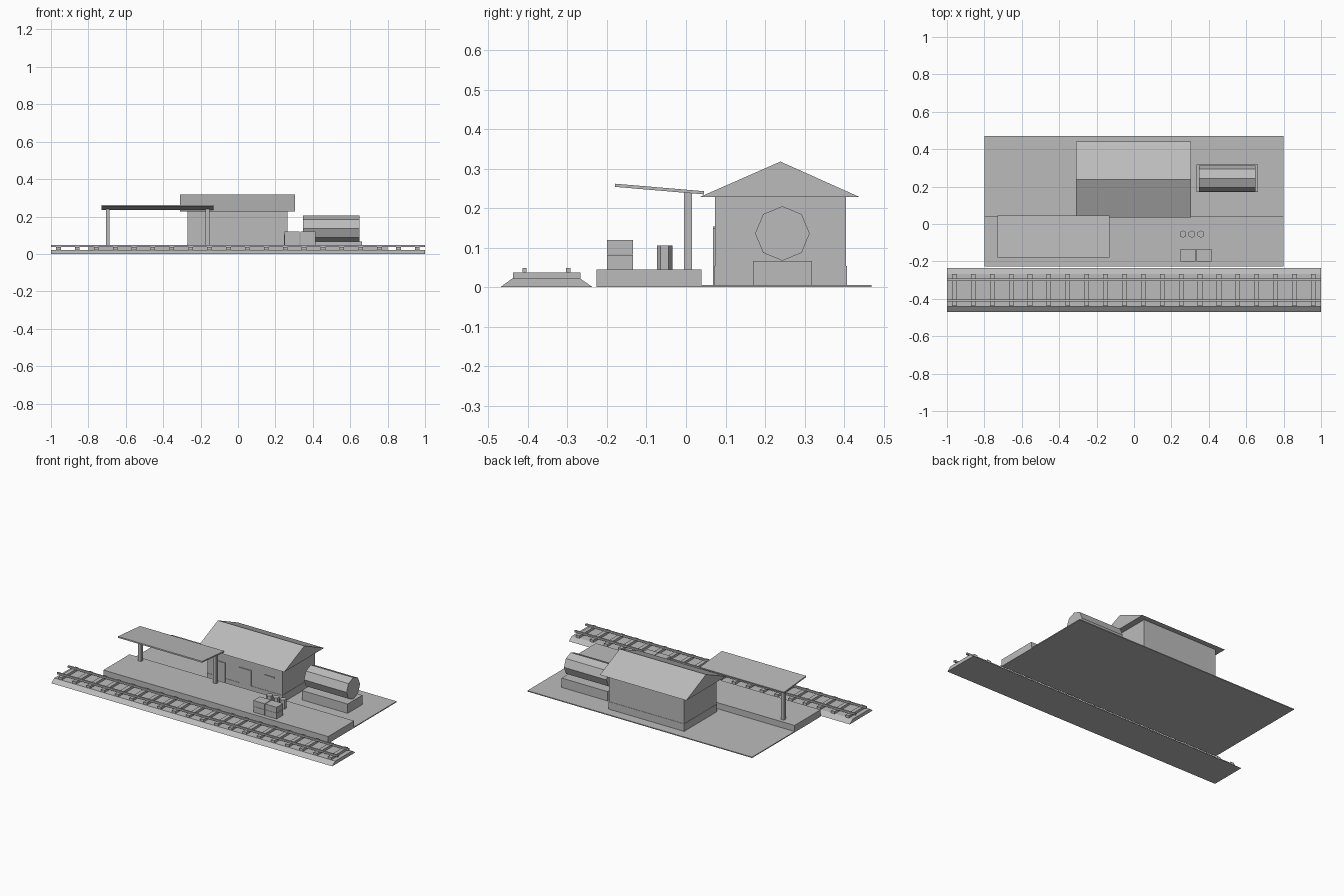
import bpy
import math

cube = bpy.data.objects.get("Cube")
if cube:
    bpy.data.objects.remove(cube)

grey = bpy.data.materials.new("plain_grey")
grey.use_nodes = True
colour = (0.5, 0.5, 0.5, 1)
grey.diffuse_color = colour
grey.node_tree.nodes["Principled BSDF"].inputs["Base Color"].default_value = colour


def box(name, x, y, z):
    """Box between the given (low, high) limits on each axis."""
    return prism(name, x, [(y[0], z[0]), (y[1], z[0]), (y[1], z[1]), (y[0], z[1])])


def prism(name, x, profile):
    """Extrude a counter-clockwise (y, z) profile along x."""
    n = len(profile)
    verts = [(px, y, z) for px in x for y, z in profile]
    faces = [tuple(reversed(range(n))), tuple(range(n, 2 * n))]
    faces += [(i, (i + 1) % n, (i + 1) % n + n, i + n) for i in range(n)]
    mesh = bpy.data.meshes.new(name)
    mesh.from_pydata(verts, [], faces)
    mesh.materials.append(grey)
    obj = bpy.data.objects.new(name, mesh)
    bpy.context.collection.objects.link(obj)
    return obj


# Railway track
prism("ballast_bed", (-1, 1), [(-0.47, 0), (-0.236, 0), (-0.268, 0.022), (-0.44, 0.022)])
for i in range(20):
    cx = -0.96 + i * 0.101
    box(f"sleeper_{i + 1}", (cx - 0.0125, cx + 0.0125), (-0.438, -0.267), (0.02, 0.037))
for name, y in (("front_rail", -0.409), ("rear_rail", -0.298)):
    box(name, (-1, 1), (y - 0.0055, y + 0.0055), (0.037, 0.048))

# Platform and ground
box("platform", (-0.8, 0.8), (-0.226, 0.039), (0, 0.045))
box("ground_slab", (-0.8, 0.8), (0.039, 0.47), (0, 0.006))

# Station building
box("building_walls", (-0.27, 0.265), (0.073, 0.405), (0.006, 0.228))
box("building_plinth", (-0.272, 0.267), (0.071, 0.407), (0.006, 0.054))
prism("gable_roof", (-0.31, 0.305), [(0.034, 0.228), (0.44, 0.228), (0.239, 0.318)])
box("left_door", (-0.04, 0.044), (0.068, 0.08), (0.006, 0.154))
box("right_door", (-0.224, -0.14), (0.068, 0.08), (0.006, 0.154))
box("window_ledge", (0.137, 0.208), (0.068, 0.08), (0.147, 0.154))

# Platform canopy
prism("canopy_roof", (-0.73, -0.13),
      [(-0.18, 0.254), (0.045, 0.235), (0.046, 0.243), (-0.179, 0.262)])
for name, x in (("right_post", -0.697), ("left_post", -0.163)):
    box(f"canopy_{name}", (x - 0.01, x + 0.01), (-0.005, 0.015), (0.045, 0.24))

# Storage tank on its base
box("tank_base", (0.335, 0.662), (0.17, 0.319), (0.006, 0.066))
prism("storage_tank", (0.347, 0.65),
      [(0.244 + 0.069 * math.cos(a * math.pi / 4),
        0.136 + 0.069 * math.sin(a * math.pi / 4)) for a in range(8)])

# Stacked crates
for col, x in enumerate((0.249, 0.334)):
    for row, z in enumerate((0.045, 0.083)):
        box(f"crate_{col + 1}_{row + 1}", (x, x + 0.081), (-0.2, -0.134), (z, z + 0.037))

# Barrels
for i, x in enumerate((0.262, 0.31, 0.358)):
    bpy.ops.mesh.primitive_cylinder_add(vertices=6, radius=0.02, depth=0.06,
                                        location=(x, -0.054, 0.075))
    barrel = bpy.context.object
    barrel.name = f"barrel_{i + 1}"
    barrel.data.materials.append(grey)
